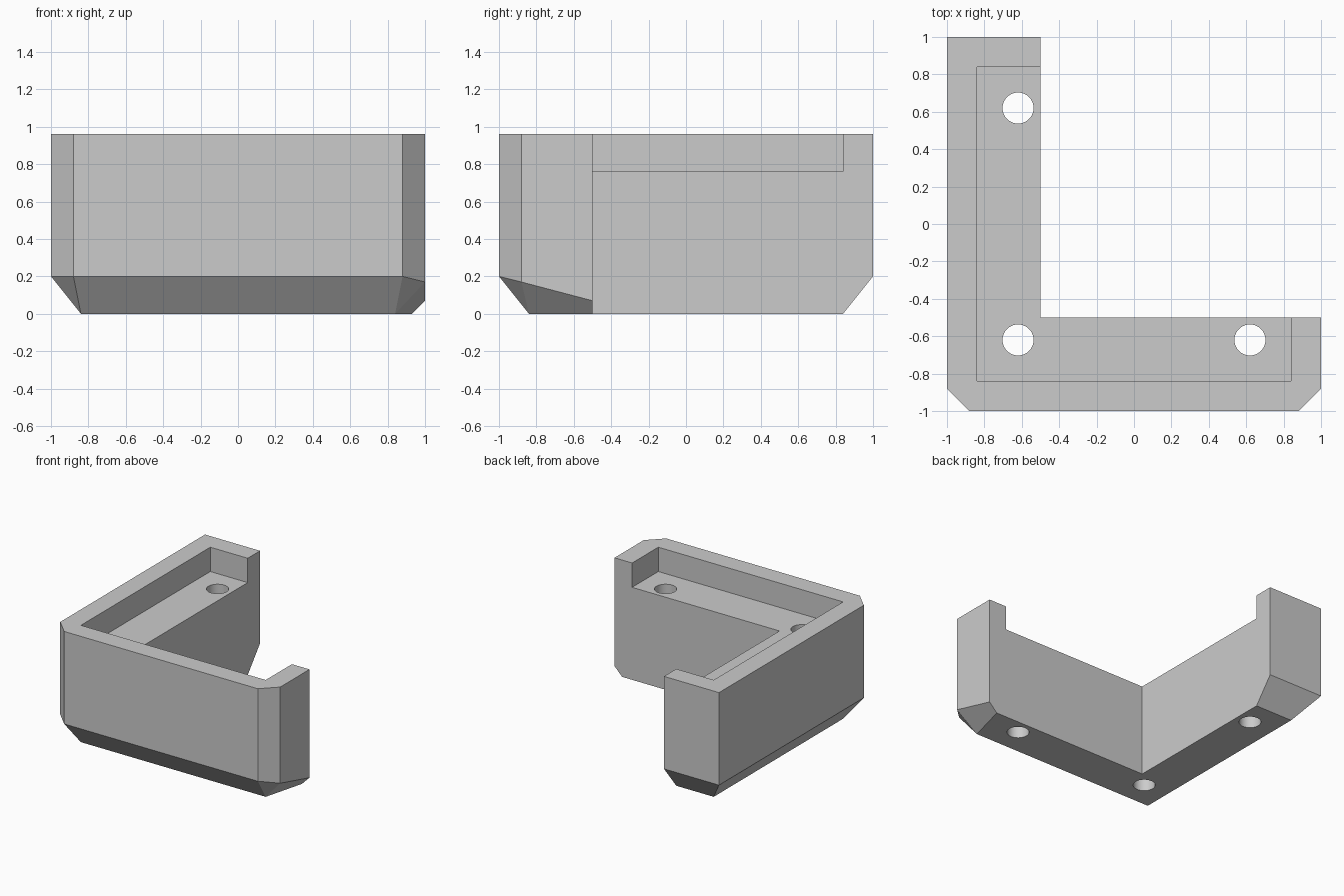
import bpy, bmesh, math

cube = bpy.data.objects.get("Cube")
if cube:
    bpy.data.objects.remove(cube, do_unlink=True)

grey = bpy.data.materials.new("light_grey")
grey.use_nodes = True
grey.diffuse_color = (0.6, 0.6, 0.6, 1)
grey.node_tree.nodes["Principled BSDF"].inputs["Base Color"].default_value = (0.6, 0.6, 0.6, 1)

TOP, FLOOR, WALL = 0.96, 0.76, 0.84

# L-shaped outline with the height at which the underside taper starts
rim = [(-1, 1, 0.2), (-0.5, 1, 0.2), (-0.5, -0.5, 0), (1, -0.5, 0.07),
       (1, -0.88, 0.17), (0.88, -1, 0.2), (-0.88, -1, 0.2), (-1, -0.88, 0.2)]
# Smaller footprint on the ground
foot = [(-WALL, WALL), (-0.5, WALL), (0.93, -0.5), (WALL, -WALL), (-WALL, -WALL)]

bm = bmesh.new()
top = [bm.verts.new((x, y, TOP)) for x, y, z in rim]
mid = [bm.verts.new(p) for p in rim]
back_l, back_r, end, front_r, front_l = [bm.verts.new((x, y, 0)) for x, y in foot]
inner = mid[2]

# Top and vertical walls; the two inner walls run down to the ground
bm.faces.new(top)
for i in (0, 3, 4, 5, 6, 7):
    j = (i + 1) % 8
    bm.faces.new((top[i], top[j], mid[j], mid[i]))
bm.faces.new((top[1], top[2], inner, back_r, mid[1]))
bm.faces.new((top[2], top[3], mid[3], end, inner))

# Tapered underside and ground face
bm.faces.new((mid[0], mid[1], back_r, back_l))
bm.faces.new((mid[3], mid[4], front_r, end))
bm.faces.new((mid[4], mid[5], front_r))
bm.faces.new((mid[5], mid[6], front_l, front_r))
bm.faces.new((mid[6], mid[7], front_l))
bm.faces.new((mid[7], mid[0], back_l, front_l))
bm.faces.new((back_l, back_r, inner, end, front_r, front_l))
bmesh.ops.recalc_face_normals(bm, faces=bm.faces)

mesh = bpy.data.meshes.new("corner_bracket")
bm.to_mesh(mesh)
bm.free()
mesh.materials.append(grey)
bracket = bpy.data.objects.new("corner_bracket", mesh)
bpy.context.collection.objects.link(bracket)
bpy.context.view_layer.objects.active = bracket
bracket.select_set(True)


def cut(cutter):
    """Subtract a cutter from the bracket, then discard it."""
    cutter.hide_render = True
    cutter.data.materials.append(grey)
    mod = bracket.modifiers.new("cut", "BOOLEAN")
    mod.operation, mod.solver, mod.object = "DIFFERENCE", "EXACT", cutter
    bpy.ops.object.select_all(action="DESELECT")
    bracket.select_set(True)
    bpy.context.view_layer.objects.active = bracket
    bpy.ops.object.modifier_apply(modifier=mod.name)
    bpy.data.objects.remove(cutter, do_unlink=True)


# Recessed ledge along the inside of both arms
bpy.ops.mesh.primitive_cube_add(size=1, location=(0, 0, FLOOR + 0.25))
recess = bpy.context.object
recess.name = "recess_cutter"
recess.scale = (2 * WALL, 2 * WALL, 0.5)
cut(recess)

# Screw holes
for x, y in ((-0.62, 0.62), (-0.62, -0.62), (0.62, -0.62)):
    bpy.ops.mesh.primitive_cylinder_add(vertices=48, radius=0.083, depth=3, location=(x, y, 0.5))
    bpy.context.object.name = "hole_cutter"
    cut(bpy.context.object)

bpy.ops.object.shade_smooth_by_angle(angle=math.radians(20))
